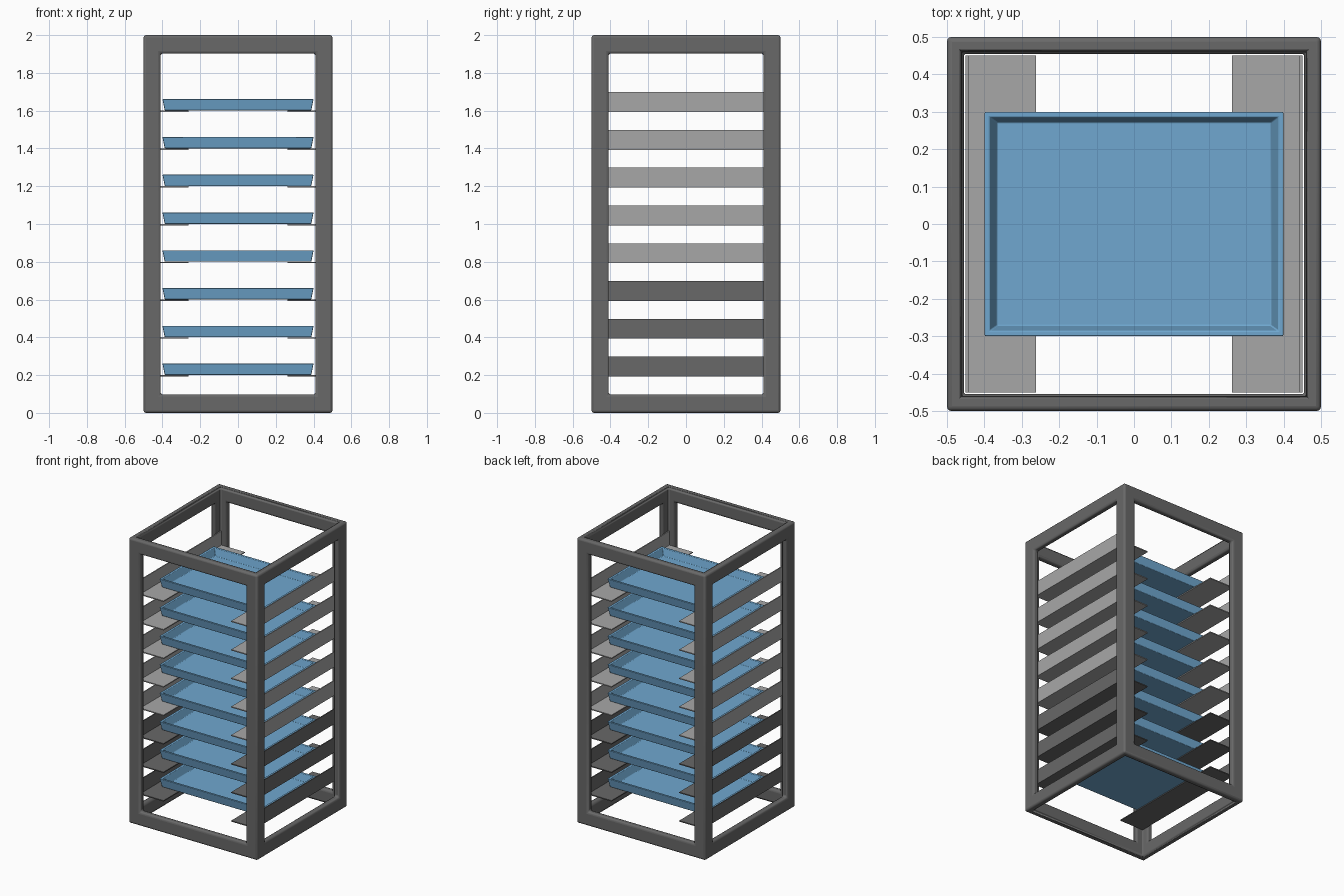
import bpy, bmesh, math
from mathutils import Matrix

if "Cube" in bpy.data.objects:
    bpy.data.objects.remove(bpy.data.objects["Cube"])


def material(name, rgb):
    m = bpy.data.materials.new(name)
    m.diffuse_color = (*rgb, 1)
    m.use_nodes = True
    m.node_tree.nodes["Principled BSDF"].inputs["Base Color"].default_value = m.diffuse_color
    return m


DARK = material("dark grey metal", (0.14, 0.14, 0.14))
LIGHT = material("light grey metal", (0.39, 0.39, 0.39))
BLUE = material("blue tray plastic", (0.16, 0.39, 0.63))


def finish(name, bm, mat, bevel=0, segments=2):
    bmesh.ops.remove_doubles(bm, verts=bm.verts, dist=1e-5)
    bmesh.ops.recalc_face_normals(bm, faces=bm.faces)
    me = bpy.data.meshes.new(name)
    bm.to_mesh(me)
    bm.free()
    me.materials.append(mat)
    ob = bpy.data.objects.new(name, me)
    bpy.context.collection.objects.link(ob)
    if bevel:
        mod = ob.modifiers.new("rounded edges", 'BEVEL')
        mod.width = bevel
        mod.segments = segments
        mod.limit_method = 'ANGLE'
        bpy.context.view_layer.objects.active = ob
        ob.select_set(True)
        bpy.ops.object.shade_smooth_by_angle(angle=math.radians(35))
        ob.select_set(False)
    return ob


def bridge(bm, a, b, sides=range(4)):
    for i in sides:
        j = (i + 1) % 4
        bm.faces.new((a[i], a[j], b[j], b[i]))


# Frame: four panels with windows, open at top and bottom
bm = bmesh.new()
for k in range(4):
    rot = Matrix.Rotation(k * math.pi / 2, 4, 'Z')

    def loop(w, z0, z1, y):
        pts = ((-w, z0), (w, z0), (w, z1), (-w, z1))
        vs = [bm.verts.new((x, y, z)) for x, z in pts]
        bmesh.ops.transform(bm, matrix=rot, verts=vs)
        return vs

    outer = loop(0.5, 0, 2, -0.5)
    win_out = loop(0.41, 0.097, 1.903, -0.5)
    win_in = loop(0.41, 0.097, 1.903, -0.455)
    inner = loop(0.455, 0, 2, -0.455)
    bridge(bm, outer, win_out)
    bridge(bm, win_out, win_in)
    bridge(bm, win_in, inner)
    bridge(bm, inner, outer, (0, 2))      # bottom and top rims only
finish("rack_frame", bm, DARK, 0.013, 3)


# L-shaped rail: horizontal shelf flange plus upright plate against the frame
def rail(name, side, z, mat):
    inner_x = 0.2625
    t = 0.007
    prof = [(inner_x, 0), (0.45, 0), (0.45, 0.105), (0.45 - t, 0.105),
            (0.45 - t, t), (inner_x, t)]
    bm = bmesh.new()
    f = bm.faces.new([bm.verts.new((side * x, -0.45, z + h)) for x, h in prof])
    ext = bmesh.ops.extrude_face_region(bm, geom=[f], use_keep_orig=True)
    vs = [e for e in ext["geom"] if isinstance(e, bmesh.types.BMVert)]
    bmesh.ops.translate(bm, verts=vs, vec=(0, 0.9, 0))
    finish(name, bm, mat)


# Tray: shallow tapered dish with a thin rim
def tray(name, z):
    bm = bmesh.new()

    def rect(x, y, h):
        return [bm.verts.new((sx * x, sy * y, z + h))
                for sx, sy in ((-1, -1), (1, -1), (1, 1), (-1, 1))]

    loops = [rect(0.388, 0.288, 0), rect(0.4, 0.3, 0.06),
             rect(0.386, 0.286, 0.06), rect(0.366, 0.272, 0.01)]
    for a, b in zip(loops, loops[1:]):
        bridge(bm, a, b)
    bm.faces.new(loops[0])
    bm.faces.new(loops[-1])
    finish(name, bm, BLUE, 0.003, 2)


# Eight levels; the lowest three pairs of rails are dark
for i in range(8):
    level = 0.2 * (i + 1)
    mat = DARK if i < 3 else LIGHT
    rail(f"left_rail_{i + 1}", -1, level - 0.007, mat)
    rail(f"right_rail_{i + 1}", 1, level - 0.007, mat)
    tray(f"tray_{i + 1}", level + 0.001)
